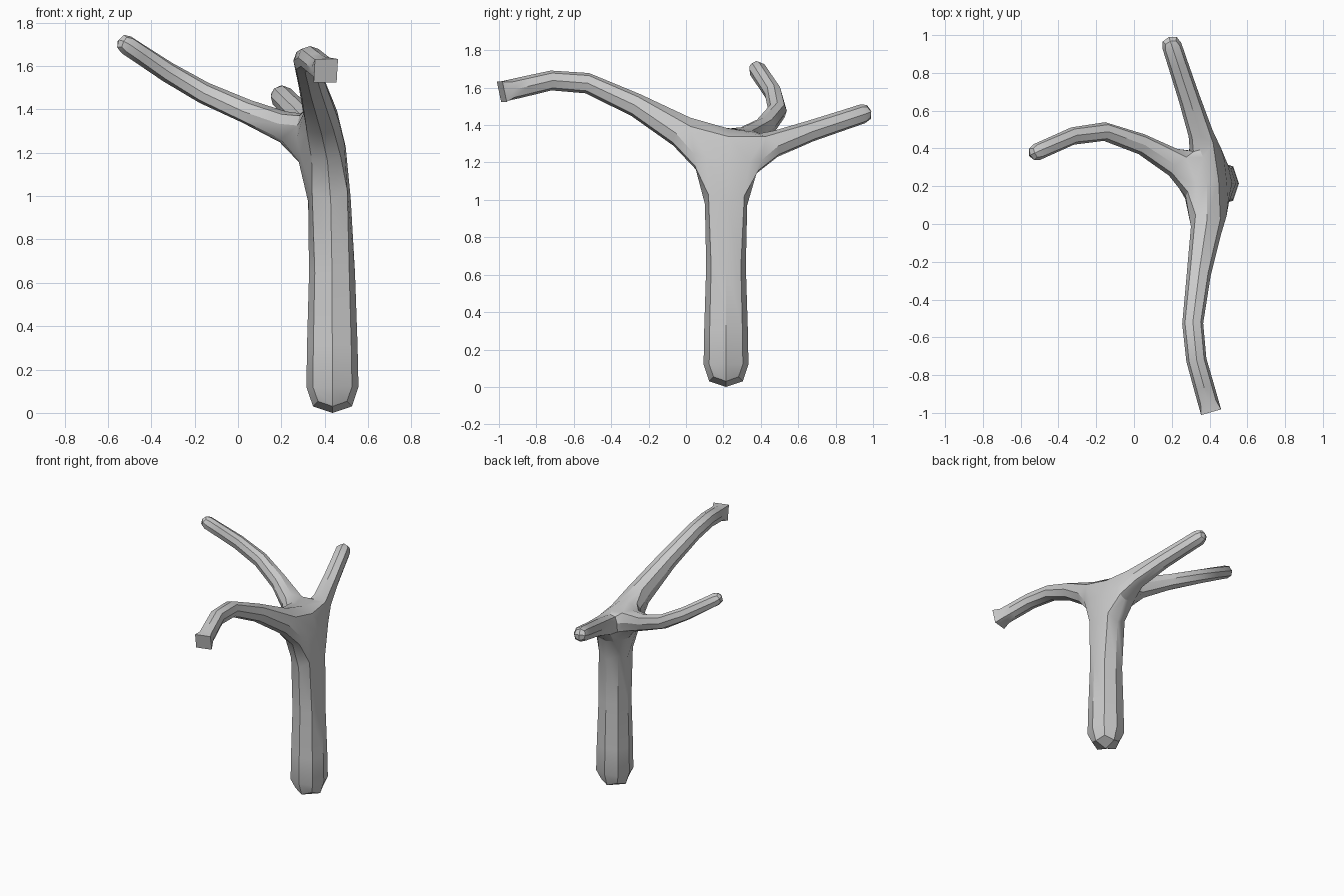
import bpy
import bmesh
import math
from mathutils import Vector

if "Cube" in bpy.data.objects:
    bpy.data.objects.remove(bpy.data.objects["Cube"], do_unlink=True)

UP = Vector((0, 0, 1))

# Limb paths from the fork outward: (centre, half width of the square section)
limbs = {
    "trunk": [((0.432, 0.214, 1.05), 0.092), ((0.436, 0.214, 0), 0.12)],
    "front_branch": [((0.40, 0.02, 1.34), 0.075), ((0.285, -0.56, 1.675), 0.053),
                     ((0.405, -0.985, 1.578), 0.055)],
    "left_branch": [((0.25, 0.31, 1.31), 0.062), ((-0.17, 0.535, 1.47), 0.05),
                    ((-0.55, 0.365, 1.72), 0.045)],
    "back_branch": [((0.37, 0.43, 1.29), 0.062), ((0.185, 0.99, 1.475), 0.052)],
}

bm = bmesh.new()
edge_crease = bm.edges.layers.float.new("crease_edge")
vert_crease = bm.verts.layers.float.new("crease_vert")


def square_ring(centre, direction, half):
    """Four corners of a square section facing along direction."""
    ref = Vector((0, 1, 0)) if abs(direction.z) > 0.9 else UP
    side = direction.cross(ref).normalized()
    top = side.cross(direction).normalized()
    return [bm.verts.new(centre + half * (a * side + b * top))
            for a, b in ((1, 1), (-1, 1), (-1, -1), (1, -1))]


def limb_rings(path):
    """Rings along a limb, with an extra one just before its rounded end."""
    pts = [(Vector(p), h) for p, h in path]
    end, half = pts[-1]
    last = (end - pts[-2][0]).normalized()
    pts.insert(-1, (end - 2 * half * last, half))
    rings = []
    for i, (p, h) in enumerate(pts):
        steps = []
        if i > 0:
            steps.append((p - pts[i - 1][0]).normalized())
        if i < len(pts) - 1:
            steps.append((pts[i + 1][0] - p).normalized())
        rings.append(square_ring(p, sum(steps, Vector()).normalized(), h))
    return rings


all_rings = {name: limb_rings(path) for name, path in limbs.items()}

# Fork: hull around the innermost rings, open where the limbs attach
roots = [rings[0] for rings in all_rings.values()]
bmesh.ops.convex_hull(bm, input=[v for r in roots for v in r])
covers = [f for f in bm.faces if any(all(v in r for v in f.verts) for r in roots)]
bmesh.ops.delete(bm, geom=covers, context='FACES_ONLY')
for e in [e for e in bm.edges if not e.link_faces]:
    bm.edges.remove(e)
bmesh.ops.join_triangles(bm, faces=bm.faces[:], angle_face_threshold=math.radians(35),
                         angle_shape_threshold=math.radians(60))

# Limbs: square tubes with closed ends
for name, rings in all_rings.items():
    for a, b in zip(rings, rings[1:]):
        for i in range(4):
            j = (i + 1) % 4
            bm.faces.new((a[i], a[j], b[j], b[i]))
    cap = bm.faces.new(rings[-1])
    # The front branch keeps a square cut end
    if name == "front_branch":
        for e in cap.edges:
            e[edge_crease] = 1
        for v in cap.verts:
            v[vert_crease] = 1

bmesh.ops.recalc_face_normals(bm, faces=bm.faces[:])
mesh = bpy.data.meshes.new("forked_tree")
bm.to_mesh(mesh)
bm.free()

tree = bpy.data.objects.new("forked_tree", mesh)
bpy.context.collection.objects.link(tree)

# Grey material
grey = bpy.data.materials.new("plain_grey")
grey.use_nodes = True
colour = (0.6, 0.6, 0.6, 1)
grey.diffuse_color = colour
for node in grey.node_tree.nodes:
    if node.type == 'BSDF_PRINCIPLED':
        node.inputs["Base Color"].default_value = colour
mesh.materials.append(grey)

# Round the square sections into eight sides, keeping hard edges
rounding = tree.modifiers.new("rounding", 'SUBSURF')
rounding.levels = 1
rounding.render_levels = 1
rounding.use_limit_surface = False
bpy.ops.object.select_all(action='DESELECT')
tree.select_set(True)
bpy.context.view_layer.objects.active = tree
bpy.ops.object.modifier_apply(modifier=rounding.name)
bpy.ops.object.shade_smooth_by_angle(angle=math.radians(30))
